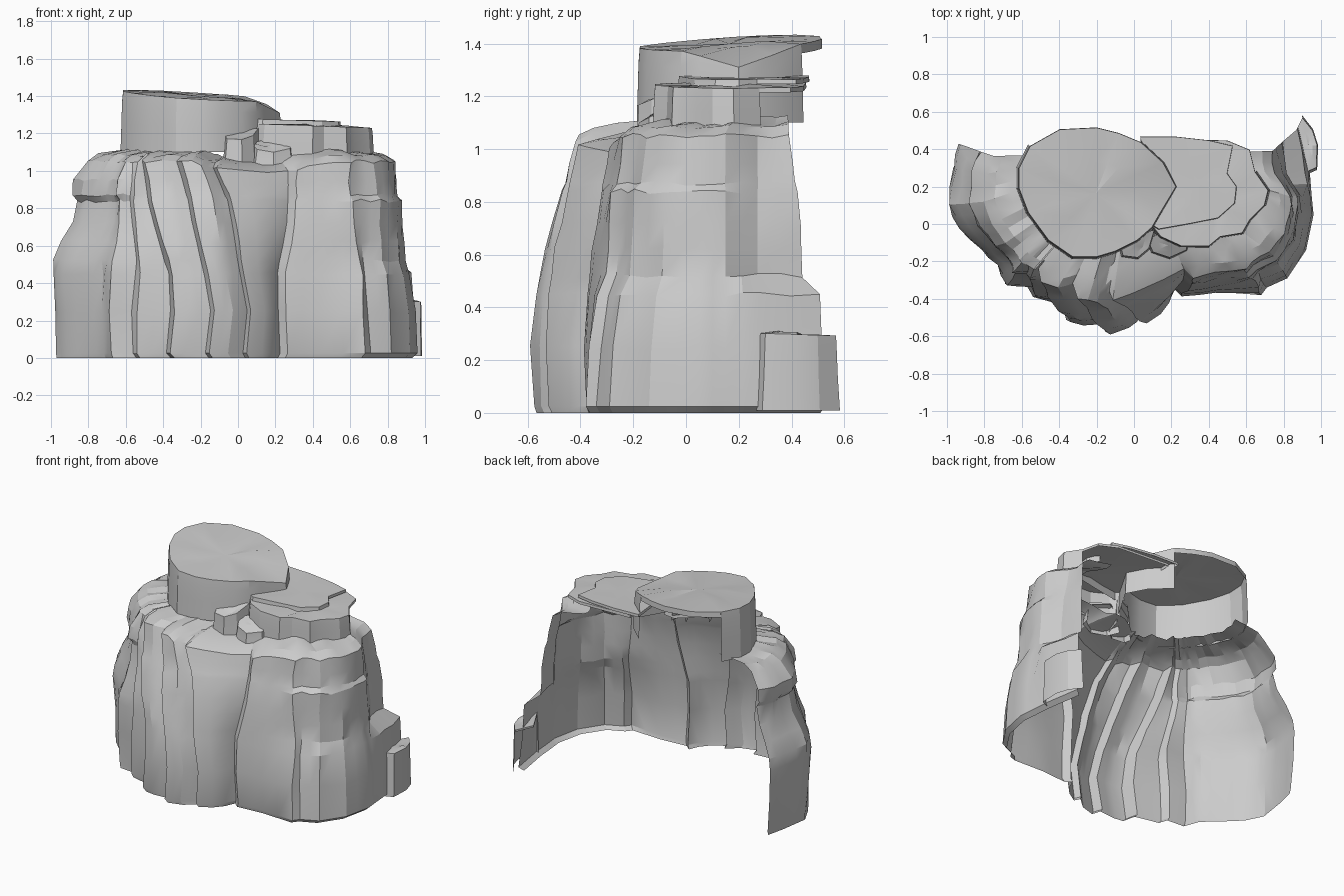
import bpy, bmesh, math, random

cube = bpy.data.objects.get("Cube")
if cube:
    bpy.data.objects.remove(cube)
random.seed(4)

stone = bpy.data.materials.new("grey_stone")
stone.use_nodes = True
stone.diffuse_color = (0.6, 0.6, 0.6, 1)
stone.node_tree.nodes["Principled BSDF"].inputs["Base Color"].default_value = (0.6, 0.6, 0.6, 1)


def finish(bm, name, angle=20):
    mesh = bpy.data.meshes.new(name)
    bm.to_mesh(mesh)
    bm.free()
    mesh.materials.append(stone)
    obj = bpy.data.objects.new(name, mesh)
    bpy.context.collection.objects.link(obj)
    bpy.ops.object.select_all(action='DESELECT')
    obj.select_set(True)
    bpy.context.view_layer.objects.active = obj
    bpy.ops.object.shade_smooth_by_angle(angle=math.radians(angle))


def skin(bm, rings, closed=False):
    """Join rows of points into a sheet and return the rows of vertices."""
    rows = [[bm.verts.new(p) for p in ring] for ring in rings]
    for low, high in zip(rows, rows[1:]):
        n = len(low)
        for i in range(n if closed else n - 1):
            j = (i + 1) % n
            bm.faces.new((low[i], low[j], high[j], high[i]))
    return rows


def mix(a, b, t):
    return a + (b - a) * t


# Cliff wall: each column runs from a base point (x, y) to a rim point (x, y)
columns = [
    (-.94, .43, -.74, .36), (-.97, .3, -.79, .27), (-1, .1, -.79, .12),
    (-.94, -.02, -.75, 0), (-.82, -.14, -.68, -.1), (-.73, -.22, -.62, -.17),
    (-.69, -.33, -.59, -.2), (-.56, -.34, -.57, -.22), (-.54, -.4, -.55, -.24),
    (-.37, -.44, -.53, -.24), (-.35, -.53, -.51, -.31), (-.28, -.54, -.42, -.34),
    (-.16, -.53, -.34, -.32), (-.14, -.59, -.31, -.4), (-.04, -.56, -.2, -.42),
    (.04, -.49, -.13, -.36), (.06, -.53, -.11, -.41), (.14, -.48, 0, -.37),
    (.19, -.42, .17, -.3), (.22, -.35, .28, -.24), (.26, -.385, .33, -.29),
    (.45, -.37, .45, -.26), (.68, -.38, .6, -.24), (.71, -.34, .63, -.2),
    (.82, -.29, .73, -.15), (.92, -.14, .81, -.05), (.96, .05, .84, .06),
    (.95, .15, .84, .15), (.94, .28, .75, .27), (.9, .53, .74, .39)]

# Lean from base to rim at each height, for the sides, front and stepped rear end
heights = [.025, .25, .45, .52, .62, .72, .84, .87, .95, 1.05]
lean_left = [.13, .05, 0, .05, .28, .52, .66, .54, .57, .95]
lean_front = [.08, 0, .1, .17, .28, .45, .65, .72, .85, 1]
lean_right = [0, .1, .3, .55, .6, .62, .68, .85, .92, 1]
lean_rear = [0, .05, .15, .6, .62, .66, .74, .82, .9, 1]


def lean(level, x, y):
    if x > 0 and y > .2:
        return lean_rear[level]
    side = lean_left if x < 0 else lean_right
    t = min(1, max(0, (abs(x) - .4) / .25))
    return mix(lean_front[level], side[level], t)


def densify(cols):
    """Split the wide columns so that the rock face can break up."""
    out = []
    for a, b in zip(cols, cols[1:]):
        out.append(a)
        if math.dist(a[:2], b[:2]) > .1:
            out.append(tuple((p + q) / 2 for p, q in zip(a, b)))
    return out + [cols[-1]]


cols = densify(columns)
rings = [[(x * .97, y * .96, 0) for x, y, _, _ in cols]]
for level, z in enumerate(heights):
    ring = []
    for bx, by, rx, ry in cols:
        t = lean(level, bx, by)
        rough = 1 + random.uniform(-.014, .006) * (0 < level)
        wave = .014 * math.sin(9 * z + 5 * bx) * (z > .1)
        dip = -.4 * max(0, 1 - abs(rx - .13) / .4) * max(0, z - .87)
        ring.append((mix(bx, rx, t) * rough + wave * (abs(bx) < .7),
                     mix(by, ry, t) * rough,
                     z + dip + random.uniform(-.01, .01) * (0 < level)))
    rings.append(ring)

# Shelf that slopes in from the rim to the foot of the summit
rim = rings[-1]
for scale, rise in ((.93, .035), (.82, .05), (.68, .07)):
    ring = []
    for x, y, z in rim:
        s = scale - .5 * (1 - scale) * max(0, 1 - abs(x - .1) / .35)
        front = max(0, 1 - abs(x) / .6) * (y < 0)
        ring.append((x * s, mix(.38, y, s),
                     mix(z, 1.05, 1 - s) + rise * (1 - .4 * front) + random.uniform(-.008, .008)))
    rings.append(ring)
bm = bmesh.new()
skin(bm, rings)
finish(bm, "cliff_wall")


def terrace(name, outline, walls, top, foot, flare=1.03, lip=.05):
    """Capped step: the first `walls` points carry a wall, the rest only the cap."""
    bm = bmesh.new()
    cx = sum(p[0] for p in outline) / len(outline)
    cy = sum(p[1] for p in outline) / len(outline)

    def ring(pts, s, height):
        return [(mix(cx, x, s), mix(cy, y, s), height(x, y)) for x, y in pts]

    edge = outline[:walls]
    skin(bm, [ring(edge, flare, lambda x, y: foot),
              ring(edge, mix(flare, 1, .6), lambda x, y: mix(foot, top(x, y), .45)),
              ring(edge, 1, lambda x, y: top(x, y) - lip),
              ring(edge, .985, top)])
    inner = ring(outline, .5, lambda x, y: top(mix(cx, x, .5), mix(cy, y, .5))
                 + random.uniform(-.008, .012))
    rows = skin(bm, [ring(outline, .985, top), inner], True)
    hub = bm.verts.new((cx, cy, top(cx, cy)))
    n = len(outline)
    for i in range(n):
        bm.faces.new((rows[1][i], rows[1][(i + 1) % n], hub))
    # Hanging lip around the open side of the cap
    back = outline[walls - 1:] + outline[:1]
    skin(bm, [ring(back, .99, lambda x, y: top(x, y) - lip * .6), ring(back, .985, top)])
    bmesh.ops.remove_doubles(bm, verts=bm.verts, dist=.0005)
    finish(bm, name)


# Tall summit and its two lower terraces
summit = [(-.56, .42), (-.62, .3), (-.62, .19), (-.57, .06), (-.46, -.09), (-.33, -.18),
          (-.2, -.18), (-.1, -.15), (.02, -.09), (.1, -.02), (.14, .05), (.23, .2),
          (.16, .33), (.04, .44), (-.08, .49), (-.2, .52), (-.4, .51)]
terrace("summit", summit, 14,
        lambda x, y: 1.379 - .06 * x + .05 * y - .5 * max(0, x - .1), 1.1, 1.02, .06)
terrace("upper_terrace",
        [(.08, .0), (.13, -.03), (.3, 0), (.45, .03), (.54, .11), (.55, .2), (.5, .27),
         (.53, .42), (.4, .45), (.22, .47), (.03, .47)], 7,
        lambda x, y: 1.28 - .03 * x, 1.2, 1.02, .03)
terrace("lower_terrace",
        [(.1, -.02), (.14, -.07), (.25, -.12), (.4, -.12), (.46, -.07), (.58, -.05),
         (.62, .02), (.7, .1), (.72, .18), (.65, .28), (.62, .4), (.5, .45), (.1, .46)], 10,
        lambda x, y: 1.255 - .035 * x, 1.07, 1.03, .03)

# Broken steps at the foot of the summit
terrace("summit_step_left", [(-.07, -.13), (-.06, -.17), (.02, -.18), (.08, -.13), (.11, -.03), (0, -.06)],
        5, lambda x, y: 1.2 + .4 * (y + .1), 1.03, 1.15, .02)
terrace("summit_step_right", [(.07, -.08), (.1, -.15), (.19, -.18), (.28, -.14), (.29, -.09), (.16, -.04)],
        5, lambda x, y: 1.14 + .5 * (y + .1), 1.01, 1.15, .02)

# Low block at the rear end of the wall
terrace("rear_footing", [(.93, .28), (.975, .3), (.98, .42), (.955, .5), (.9, .57), (.84, .45)], 5,
        lambda x, y: .31 - .03 * y, .01, 1.09, .02)
